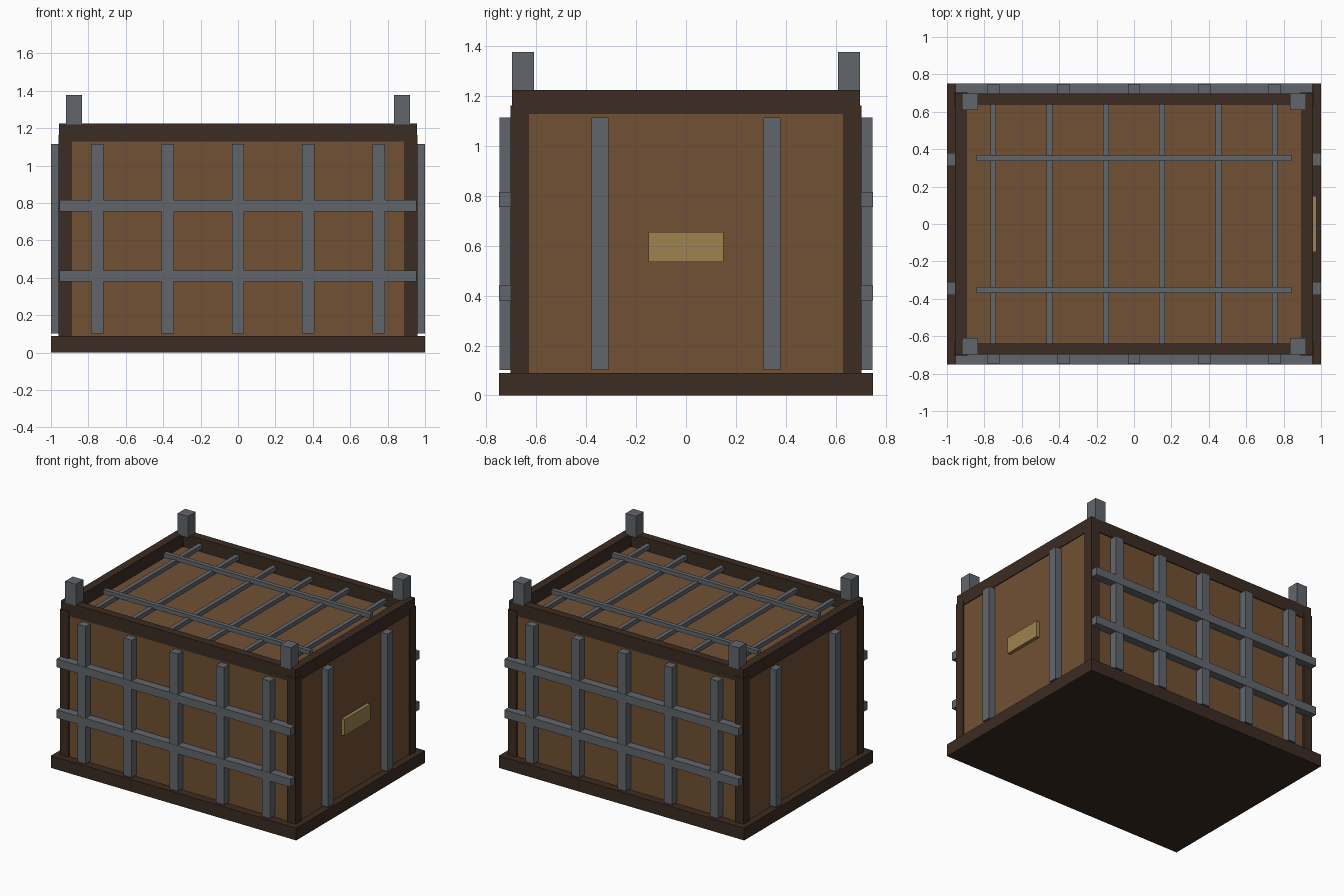
import bpy
import bmesh
from mathutils import Vector

old = bpy.data.objects.get("Cube")
if old:
    bpy.data.objects.remove(old, do_unlink=True)


def material(name, rgb):
    mat = bpy.data.materials.new(name)
    mat.use_nodes = True
    colour = (*rgb, 1.0)
    mat.diffuse_color = colour
    bsdf = mat.node_tree.nodes["Principled BSDF"]
    bsdf.inputs["Base Color"].default_value = colour
    bsdf.inputs["Roughness"].default_value = 0.8
    return mat


WOOD = material("brown wood", (0.165, 0.082, 0.034))
DARK = material("dark wood", (0.043, 0.025, 0.016))
STEEL = material("grey steel", (0.121, 0.132, 0.147))
BRASS = material("dull brass", (0.337, 0.230, 0.078))


def box(name, x, y, z, mat):
    """Box from (min, max) ranges on each axis."""
    low, high = (Vector(corner) for corner in zip(x, y, z))
    bm = bmesh.new()
    bmesh.ops.create_cube(bm, size=1)
    for v in bm.verts:
        v.co = v.co * (high - low)
    mesh = bpy.data.meshes.new(name)
    bm.to_mesh(mesh)
    bm.free()
    mesh.materials.append(mat)
    obj = bpy.data.objects.new(name, mesh)
    obj.location = (low + high) / 2
    bpy.context.collection.objects.link(obj)
    return obj


def mid(centre, width):
    return centre - width / 2, centre + width / 2


def side(sign, inner, outer):
    """Range between two distances on one side of the centre."""
    return tuple(sorted((sign * inner, sign * outer)))


# Base and body
box("base", (-1, 1), (-0.75, 0.75), (0, 0.09), DARK)
box("body", (-0.95, 0.95), (-0.69, 0.69), (0.09, 1.13), WOOD)

SIDES = ((-1, "right"), (1, "left"))
ENDS = ((-1, "front"), (1, "back"))

# Corner posts and the lugs standing on the rim
for sx, xname in SIDES:
    for sy, yname in ENDS:
        corner = f"{yname}_{xname}"
        box(f"{corner}_post", side(sx, 0.89, 0.96), side(sy, 0.632, 0.703),
            (0.09, 1.163), DARK)
        box(f"{corner}_lug", side(sx, 0.834, 0.92), side(sy, 0.61, 0.698),
            (1.22, 1.378), STEEL)

# Front and back: rim rail, upright bars and cross bars
for sy, yname in ENDS:
    box(f"{yname}_rim", (-0.895, 0.895), side(sy, 0.638, 0.697), (1.128, 1.225), DARK)
    for i in range(5):
        box(f"{yname}_upright_bar_{i + 1}", mid((i - 2) * 0.376, 0.066),
            side(sy, 0.685, 0.748), (0.102, 1.115), STEEL)
    for i, z in enumerate((0.41, 0.785)):
        box(f"{yname}_cross_bar_{i + 1}", (-0.955, 0.955),
            side(sy, 0.685, 0.75), mid(z, 0.06), STEEL)

# Left and right: rim rail and two upright bars
for sx, xname in SIDES:
    box(f"{xname}_rim", side(sx, 0.895, 0.956), (-0.697, 0.697), (1.128, 1.225), DARK)
    for sy, yname in ENDS:
        box(f"{xname}_{yname}_bar", side(sx, 0.945, 1.0), mid(sy * 0.345, 0.068),
            (0.102, 1.115), STEEL)

# Lid grille: short bars with two long bars across them
for i in range(6):
    box(f"lid_short_bar_{i + 1}", mid((i - 2.5) * 0.301, 0.032), (-0.64, 0.64),
        (1.155, 1.187), STEEL)
for sy, yname in ENDS:
    box(f"lid_{yname}_long_bar", (-0.842, 0.842), mid(sy * 0.352, 0.032),
        (1.178, 1.21), STEEL)

# Blank plate on the left side
box("name_plate", (0.945, 0.975), (-0.15, 0.15), (0.535, 0.655), BRASS)
